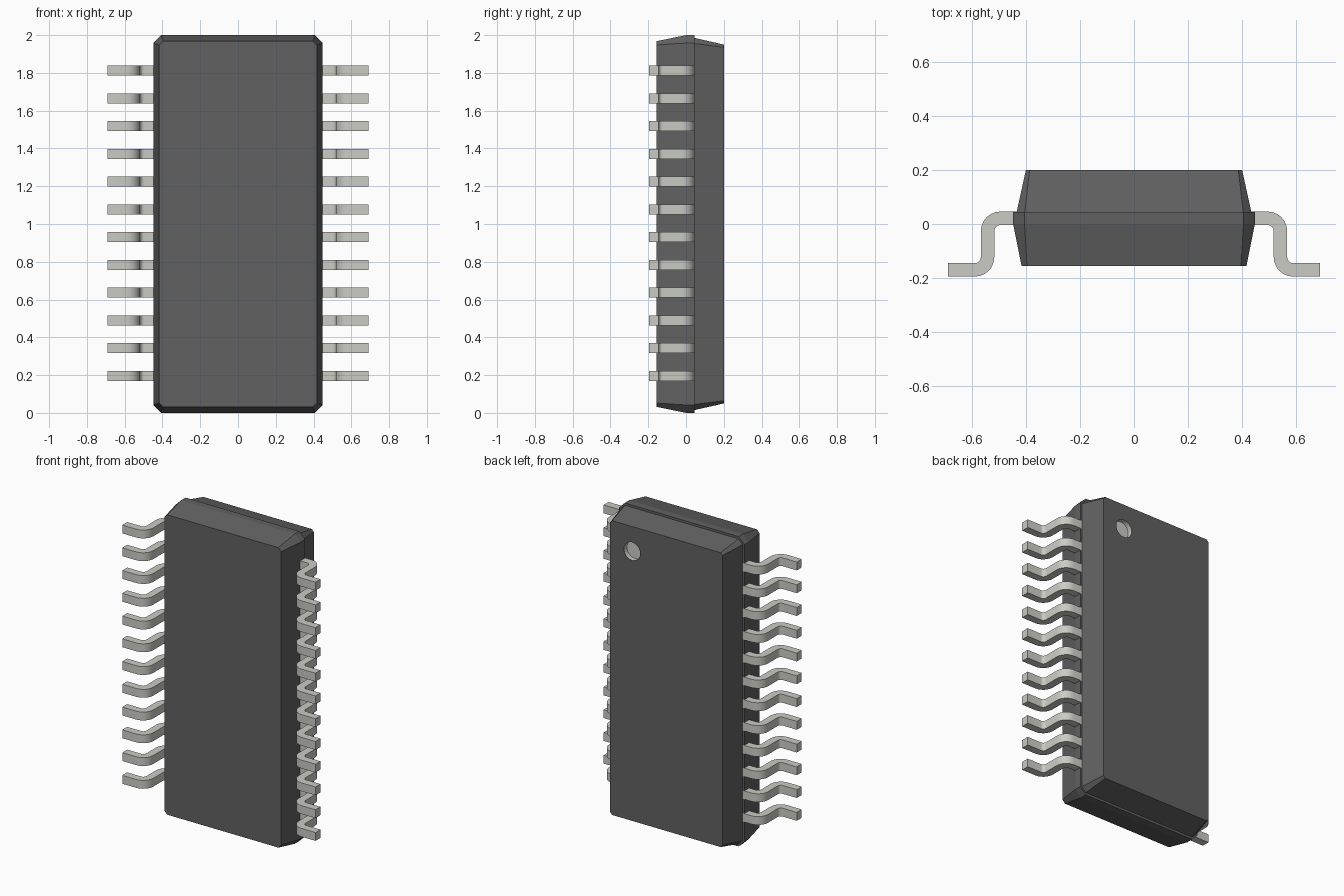
import bpy, bmesh, math

if "Cube" in bpy.data.objects:
    bpy.data.objects.remove(bpy.data.objects["Cube"])

def material(name, rgb):
    m = bpy.data.materials.new(name)
    m.diffuse_color = (*rgb, 1)
    m.use_nodes = True
    m.node_tree.nodes["Principled BSDF"].inputs["Base Color"].default_value = m.diffuse_color
    return m

DARK = material("dark_plastic", (0.12, 0.12, 0.12))
METAL = material("pale_metal", (0.6, 0.6, 0.56))

def add_object(name, bm, mat):
    bmesh.ops.recalc_face_normals(bm, faces=bm.faces[:])
    me = bpy.data.meshes.new(name)
    bm.to_mesh(me)
    bm.free()
    me.materials.append(mat)
    ob = bpy.data.objects.new(name, me)
    bpy.context.collection.objects.link(ob)
    return ob

def loft(name, sections, mat):
    """Join matching outlines with side faces and cap both ends."""
    bm = bmesh.new()
    rings = [[bm.verts.new(p) for p in s] for s in sections]
    n = len(rings[0])
    for a, b in zip(rings, rings[1:]):
        for i in range(n):
            j = (i + 1) % n
            bm.faces.new((a[i], a[j], b[j], b[i]))
    bm.faces.new(rings[0])
    bm.faces.new(rings[-1])
    return add_object(name, bm, mat)

def octagon(y, w, h, c):
    """Rectangle with cut corners, half width w, half height h."""
    pts = [(w, h - c), (w - c, h), (c - w, h), (-w, h - c),
           (-w, c - h), (c - w, -h), (w - c, -h), (w, c - h)]
    return [(x, y, z + 1) for x, z in pts]

# Package halves, stepped at the parting line
loft("body_front", [octagon(-0.155, 0.417, 0.968, 0.02),
                    octagon(0.0, 0.448, 1.0, 0.042),
                    octagon(0.045, 0.448, 1.0, 0.042)], DARK)
back = loft("body_back", [octagon(0.045, 0.435, 0.985, 0.03),
                          octagon(0.2, 0.401, 0.95, 0.014)], DARK)

# Round recess marking the first pin
DOT_X, DOT_Z, DOT_R, DEPTH = 0.245, 1.79, 0.058, 0.03
circle = [(DOT_X + DOT_R * math.cos(t), DOT_Z + DOT_R * math.sin(t))
          for t in (2 * math.pi * i / 32 for i in range(32))]
cutter = loft("marker_cutter", [[(x, y, z) for x, z in circle]
                                for y in (0.2 - DEPTH, 0.3)], METAL)
cutter.hide_render = True
cut = back.modifiers.new("marker", 'BOOLEAN')
cut.operation = 'DIFFERENCE'
cut.solver = 'EXACT'
cut.material_mode = 'TRANSFER'
cut.object = cutter
bpy.context.view_layer.objects.active = back
back.select_set(True)
bpy.ops.object.modifier_apply(modifier="marker")
bpy.data.objects.remove(cutter)

# Gull-wing lead profile in x, y
def arc(cx, cy, r, a0, a1, n=6):
    return [(cx + r * math.cos(math.radians(a0 + (a1 - a0) * i / n)),
             cy + r * math.sin(math.radians(a0 + (a1 - a0) * i / n)))
            for i in range(n + 1)]

R_IN, R_OUT = 0.022, 0.072
profile = ([(0.435, 0.046)] + arc(0.496, -0.026, R_OUT, 90, 0)
           + arc(0.59, -0.123, R_IN, 180, 270)
           + [(0.69, -0.145), (0.69, -0.195)]
           + arc(0.59, -0.123, R_OUT, 270, 180)
           + arc(0.496, -0.026, R_IN, 0, 90) + [(0.435, -0.004)])

# Twelve leads per side
COUNT, Z0, PITCH, THICK = 12, 0.196, 0.1469, 0.054
leads = loft("leads", [[(x, y, Z0 + s * THICK / 2) for x, y in profile]
                       for s in (-1, 1)], METAL)
bpy.ops.object.select_all(action='DESELECT')
leads.select_set(True)
bpy.context.view_layer.objects.active = leads
bpy.ops.object.shade_smooth_by_angle(angle=math.radians(30))
row = leads.modifiers.new("row", 'ARRAY')
row.count = COUNT
row.use_relative_offset = False
row.use_constant_offset = True
row.constant_offset_displace = (0, 0, PITCH)
leads.modifiers.new("both_sides", 'MIRROR').use_mirror_merge = False
